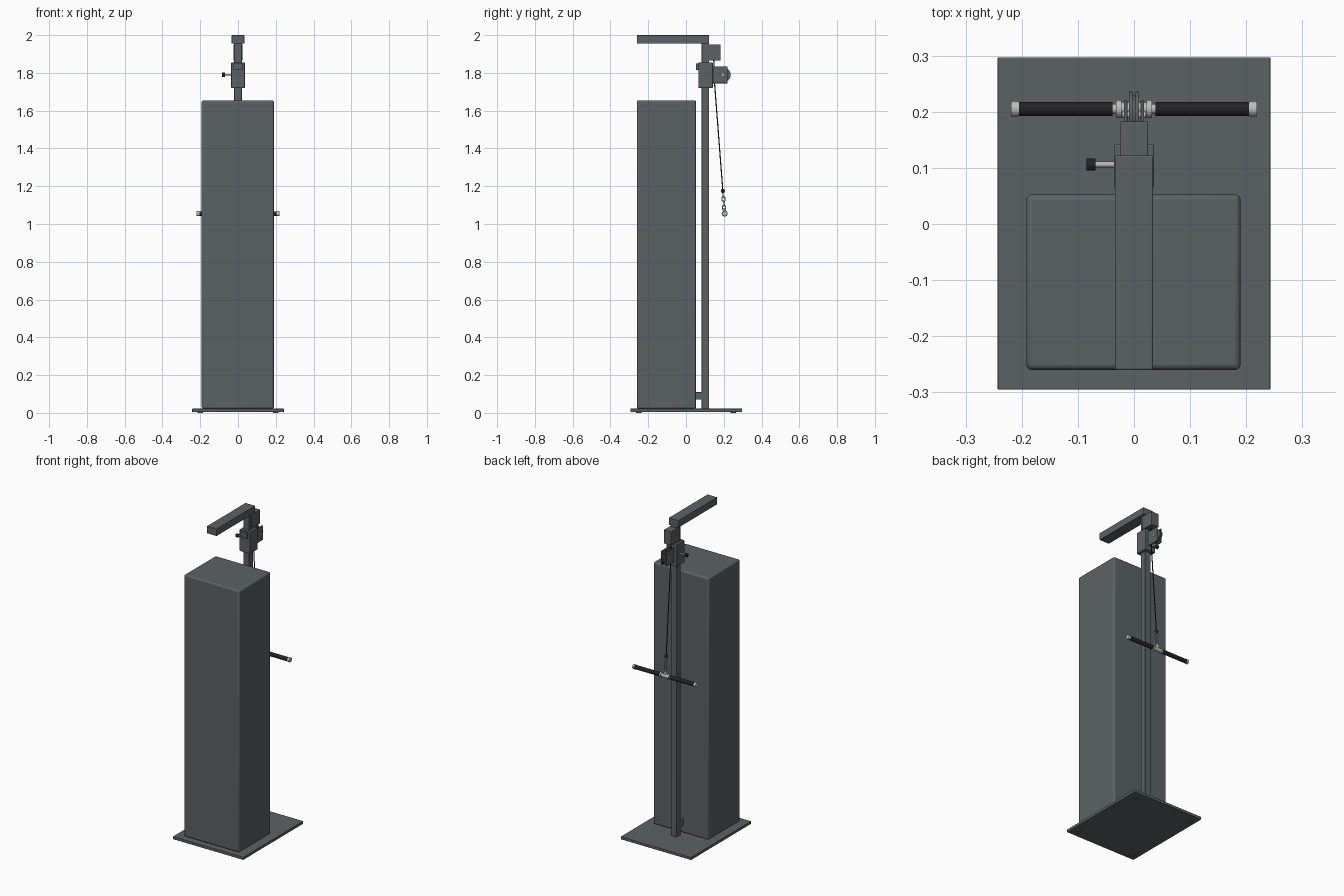
import bpy, math
from mathutils import Vector

if "Cube" in bpy.data.objects:
    bpy.data.objects.remove(bpy.data.objects["Cube"])


def mat(name, rgb):
    m = bpy.data.materials.new(name)
    m.diffuse_color = (*rgb, 1)
    m.use_nodes = True
    m.node_tree.nodes["Principled BSDF"].inputs["Base Color"].default_value = m.diffuse_color
    return m


STEEL = mat("slate grey", (0.105, 0.122, 0.13))
CHROME = mat("light metal", (0.50, 0.50, 0.48))
BLACK = mat("black rubber", (0.017, 0.017, 0.018))


def box(name, x, y, z, bevel=0.002, m=STEEL):
    """Box from (min, max) ranges, with rounded edges."""
    bpy.ops.mesh.primitive_cube_add(size=1, location=[(a + b) / 2 for a, b in (x, y, z)])
    o = bpy.context.object
    o.name = name
    o.scale = [b - a for a, b in (x, y, z)]
    bpy.ops.object.transform_apply(location=False, rotation=False, scale=True)
    o.data.materials.append(m)
    if bevel:
        b = o.modifiers.new("rounded_edges", 'BEVEL')
        b.width, b.segments = bevel, 3
        bpy.ops.object.shade_smooth_by_angle(angle=math.radians(35))
    return o


def rod(name, p, q, r, m, sides=24):
    """Cylinder running from p to q."""
    p, q = Vector(p), Vector(q)
    bpy.ops.mesh.primitive_cylinder_add(vertices=sides, radius=r, depth=(q - p).length,
                                        location=(p + q) / 2)
    o = bpy.context.object
    o.name = name
    o.rotation_euler = (q - p).to_track_quat('Z', 'Y').to_euler()
    o.data.materials.append(m)
    bpy.ops.object.shade_smooth_by_angle(angle=math.radians(40))
    return o


def ball(name, loc, r, m):
    bpy.ops.mesh.primitive_uv_sphere_add(segments=16, ring_count=10, radius=r, location=loc)
    o = bpy.context.object
    o.name = name
    o.data.materials.append(m)
    bpy.ops.object.shade_smooth()


def ring(name, loc, r, t, rot, m, stretch=1):
    bpy.ops.mesh.primitive_torus_add(major_radius=r, minor_radius=t, major_segments=24,
                                     minor_segments=8, location=loc, rotation=rot)
    o = bpy.context.object
    o.name = name
    o.scale.x = stretch
    o.data.materials.append(m)
    bpy.ops.object.shade_smooth()


# Base, weight tower and upright
box("base_plate", (-0.243, 0.243), (-0.295, 0.297), (0.005, 0.022))
for i, x in enumerate((-0.2, 0.2)):
    for j, y in enumerate((-0.25, 0.25)):
        rod(f"foot_{i}{j}", (x, y, 0), (x, y, 0.006), 0.015, STEEL)
box("weight_tower", (-0.192, 0.19), (-0.26, 0.053), (0.022, 1.655), 0.01)
box("upright_post", (-0.02, 0.02), (0.083, 0.122), (0.02, 1.96))
box("lower_connector", (-0.02, 0.02), (0.045, 0.088), (0.07, 0.11))

# Overhead arm and top pulley housing
box("overhead_arm", (-0.034, 0.034), (-0.26, 0.122), (1.955, 2.0), 0.003)
box("top_pulley_housing", (-0.025, 0.025), (0.098, 0.183), (1.865, 1.95))

# Sliding carriage with locking pin
box("carriage", (-0.036, 0.036), (0.066, 0.142), (1.72, 1.855), 0.003)
box("carriage_stop", (-0.024, 0.024), (0.053, 0.07), (1.815, 1.85))
rod("pin_shaft", (-0.072, 0.106, 1.79), (-0.03, 0.106, 1.79), 0.005, CHROME)
rod("pin_knob", (-0.085, 0.106, 1.79), (-0.069, 0.106, 1.79), 0.011, BLACK)

# Pulley bracket and grooved wheel
for s in (-1, 1):
    box("bracket_plate", sorted((s * 0.012, s * 0.018)), (0.138, 0.22), (1.745, 1.835), 0.001)
    rod("wheel_flange", (s * 0.003, 0.195, 1.79), (s * 0.009, 0.195, 1.79), 0.041, STEEL, 40)
rod("wheel_hub", (-0.004, 0.195, 1.79), (0.004, 0.195, 1.79), 0.034, STEEL, 40)
rod("wheel_axle", (-0.021, 0.195, 1.79), (0.021, 0.195, 1.79), 0.006, CHROME)

# Cable and stopper
rod("upper_cable", (0, 0.147, 1.87), (0, 0.15, 1.75), 0.003, BLACK, 10)
rod("main_cable", (0, 0.15, 1.76), (0, 0.195, 1.175), 0.003, BLACK, 10)
ball("cable_stopper", (0, 0.195, 1.175), 0.011, BLACK)

# Chain links down to the handle, alternating direction
for k in range(4):
    ring("chain_link", (0, 0.197 + k * 0.0015, 1.155 - k * 0.023), 0.009, 0.0025,
         (math.pi / 2, math.pi / 2, (k % 2) * math.pi / 2), CHROME, 1.5)

# Pull bar: metal core, centre fitting, grips and end caps
BY, BZ = 0.205, 1.055
rod("bar_core", (-0.21, BY, BZ), (0.21, BY, BZ), 0.009, CHROME)
rod("centre_sleeve", (-0.022, BY, BZ), (0.022, BY, BZ), 0.012, CHROME)
rod("swivel_stem", (0, BY, BZ), (0, BY - 0.002, 1.085), 0.009, CHROME)
for s in (-1, 1):
    rod("bar_collar", (s * 0.022, BY, BZ), (s * 0.032, BY, BZ), 0.016, CHROME)
    rod("bar_grip", (s * 0.038, BY, BZ), (s * 0.206, BY, BZ), 0.0125, BLACK)
    rod("end_cap", (s * 0.205, BY, BZ), (s * 0.219, BY, BZ), 0.0138, CHROME)
